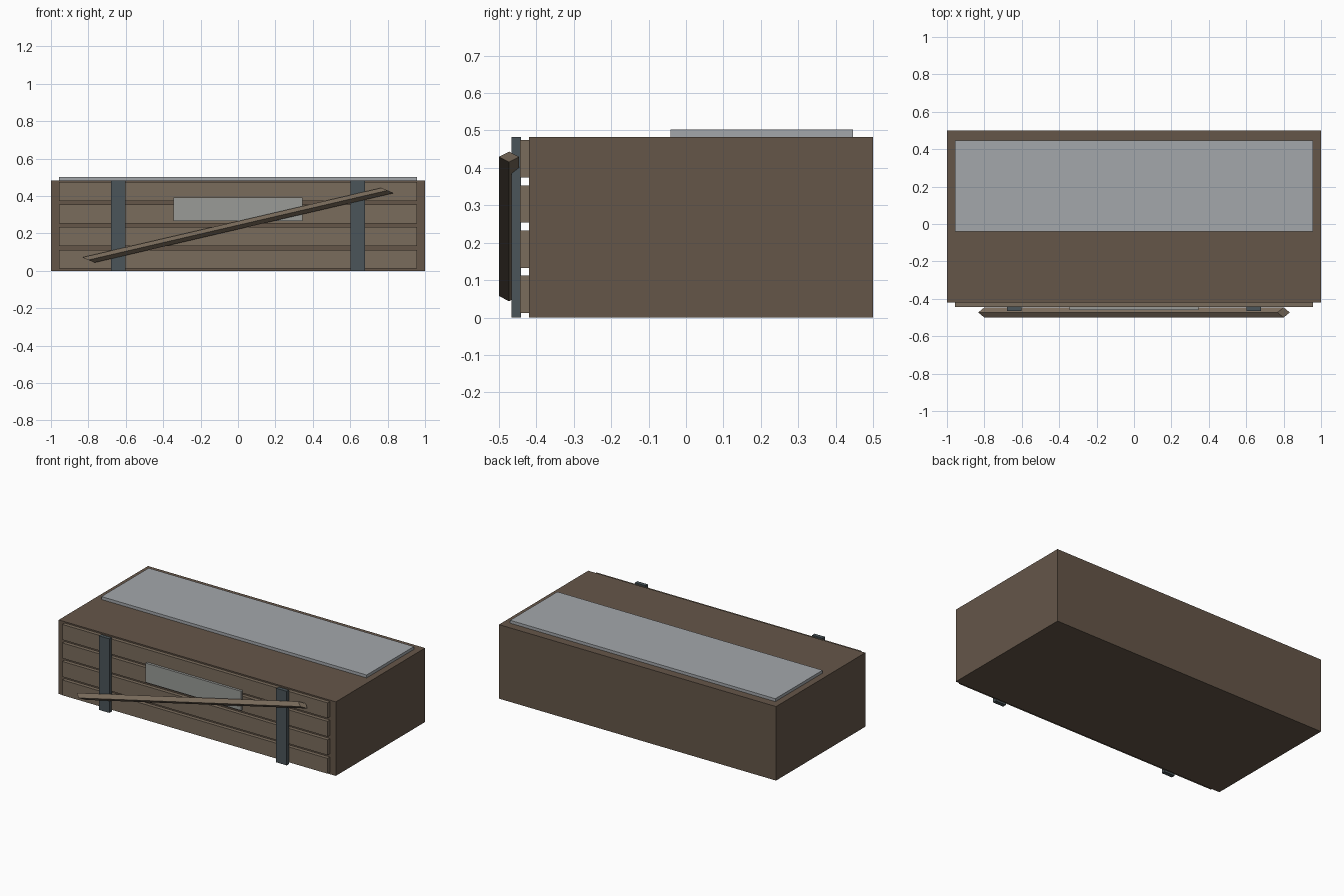
import bpy
from mathutils import Vector

if "Cube" in bpy.data.objects:
    bpy.data.objects.remove(bpy.data.objects["Cube"])


def material(name, rgb):
    m = bpy.data.materials.new(name)
    m.diffuse_color = (*rgb, 1.0)
    m.use_nodes = True
    m.node_tree.nodes["Principled BSDF"].inputs["Base Color"].default_value = m.diffuse_color
    return m


BROWN = material("dark_wood", (0.13, 0.093, 0.066))
PLANK = material("plank_wood", (0.195, 0.15, 0.107))
METAL = material("strap_metal", (0.07, 0.09, 0.10))
PANEL = material("panel_grey", (0.37, 0.39, 0.41))
LABEL = material("label_grey", (0.32, 0.33, 0.31))


def mesh_object(name, verts, faces, mat):
    me = bpy.data.meshes.new(name)
    me.from_pydata(verts, [], faces)
    me.materials.append(mat)
    ob = bpy.data.objects.new(name, me)
    bpy.context.collection.objects.link(ob)
    return ob


def box(name, x, y, z, mat):
    """Box from (min, max) ranges on each axis."""
    verts = [(a, b, c) for c in z for a, b in
             ((x[0], y[0]), (x[1], y[0]), (x[1], y[1]), (x[0], y[1]))]
    return mesh_object(name, verts, PRISM_FACES, mat)


# two four-sided ends joined by four sides
PRISM_FACES = [(3, 2, 1, 0), (4, 5, 6, 7)] + [
    (i, (i + 1) % 4, (i + 1) % 4 + 4, i + 4) for i in range(4)]

# main crate body and raised top panel
box("crate_body", (-1, 1), (-0.42, 0.5), (0, 0.483), BROWN)
box("top_panel", (-0.957, 0.957), (-0.041, 0.446), (0.481, 0.502), PANEL)

# four horizontal front planks
for i in range(4):
    z = 0.012 + i * 0.1207
    box(f"front_plank_{i + 1}", (-0.957, 0.957), (-0.444, -0.419), (z, z + 0.1), PLANK)

# two vertical metal straps
for side, cx in (("left", -0.64), ("right", 0.64)):
    box(f"strap_{side}", (cx - 0.038, cx + 0.038), (-0.466, -0.441), (0, 0.483), METAL)

# blank label plate
box("label_plate", (-0.345, 0.345), (-0.460, -0.444), (0.266, 0.392), LABEL)

# slanted diamond-section brace across the front
half = Vector((0.8, 0, 0.186))
centre = Vector((0, -0.473, 0.2435))
across, deep = Vector((0.033, 0, -0.014)), Vector((0, 0.027, 0))
ring = [across, deep, -across, -deep]
verts = [centre + s * half + r for s in (-1, 1) for r in ring]
mesh_object("diagonal_brace", verts, PRISM_FACES, PLANK)
